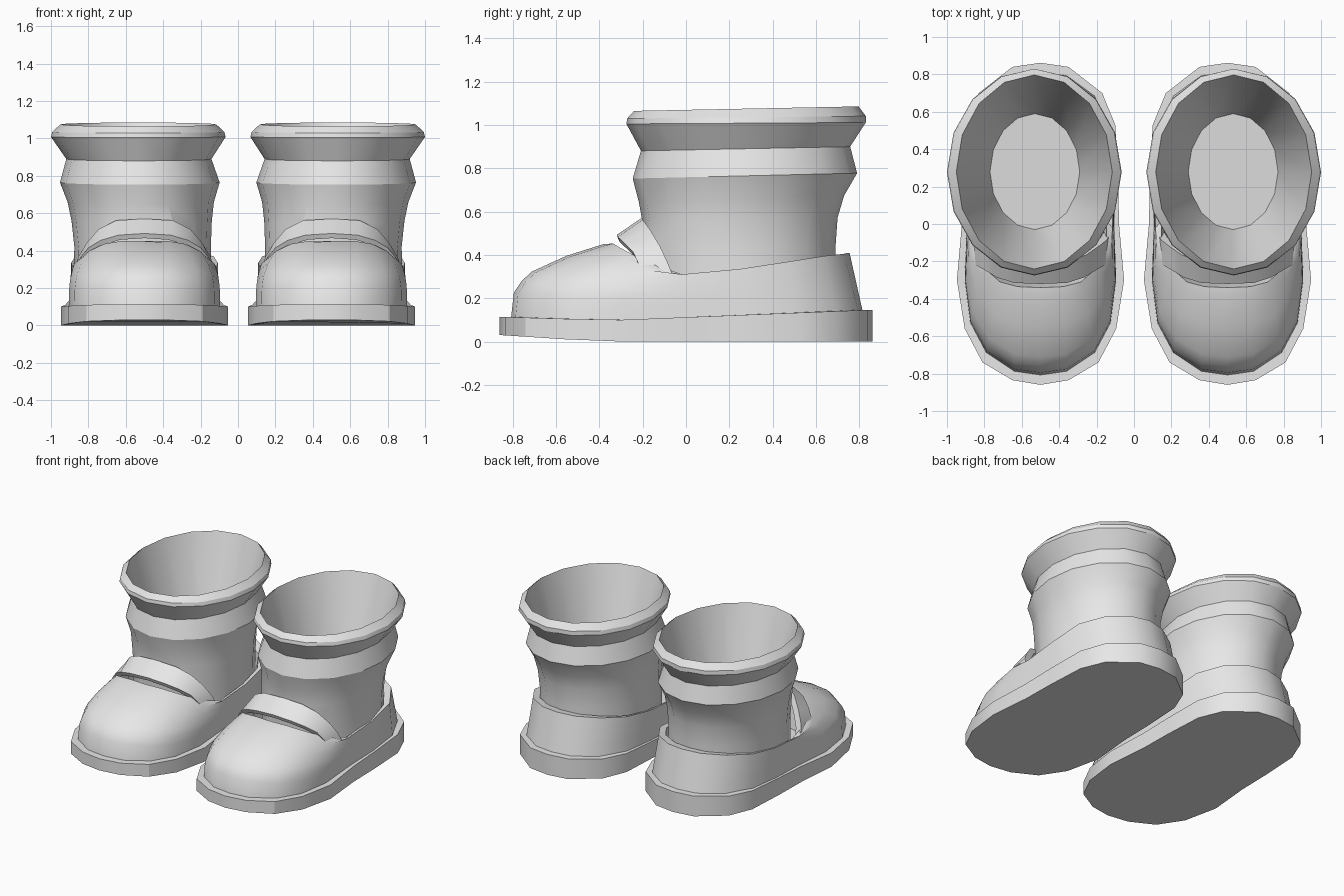
import bpy, bmesh, math

if "Cube" in bpy.data.objects:
    bpy.data.objects.remove(bpy.data.objects["Cube"])

mat = bpy.data.materials.new("plain grey")
mat.diffuse_color = (0.8, 0.8, 0.8, 1)
mat.use_nodes = True
mat.node_tree.nodes["Principled BSDF"].inputs["Base Color"].default_value = mat.diffuse_color

CX = 0.5      # centre line of the right-hand boot


def loft(name, rings, angle=30):
    """Skin a list of closed point rings, then mirror to make the other boot."""
    bm = bmesh.new()
    rows = [[bm.verts.new(p) for p in ring] for ring in rings]
    n = len(rows[0])
    for a, b in zip(rows, rows[1:]):
        for i in range(n):
            j = (i + 1) % n
            bm.faces.new((a[i], a[j], b[j], b[i]))
    bm.faces.new(rows[0][::-1])
    bm.faces.new(rows[-1])
    bmesh.ops.recalc_face_normals(bm, faces=bm.faces)
    mesh = bpy.data.meshes.new(name)
    bm.to_mesh(mesh)
    bm.free()
    mesh.materials.append(mat)
    obj = bpy.data.objects.new(name, mesh)
    bpy.context.collection.objects.link(obj)
    bpy.ops.object.select_all(action='DESELECT')
    obj.select_set(True)
    bpy.context.view_layer.objects.active = obj
    bpy.ops.object.shade_smooth_by_angle(angle=math.radians(angle))
    obj.modifiers.new("pair", 'MIRROR')
    return obj


def both_sides(half):
    """Half outline (w, y, z), toe to heel -> full ring around the boot."""
    right = [(CX + w, y, z) for w, y, z in half]
    left = [(CX - w, y, z) for w, y, z in half[-2:0:-1]]
    return right + left


def sole_top(y):
    return 0.1 + max(0, y + 0.3) * 0.04 + max(0, -0.4 - y) * 0.03


def sole_bottom(y):
    return max(0, -0.4 - y) * 0.065


# Sole: flat slab with a slightly lifted toe and a ledge running under the upper
outline = [(0, -.86), (.15, -.835), (.31, -.74), (.405, -.56), (.447, -.3), (.42, 0),
           (.415, .25), (.4, .53), (.33, .7), (.15, .84), (0, .862)]
loft("sole", [both_sides([(w, y, sole_bottom(y)) for w, y in outline]),
              both_sides([(w, y, sole_top(y)) for w, y in outline]),
              both_sides([(w * .85, y * .9, sole_top(y)) for w, y in outline]),
              both_sides([(w * .8, y * .85, .08) for w, y in outline])])

# Shoe upper: base width, base y, rim width, rim y, rim z from toe to heel
columns = [(0, -.81, 0, -.38, .45), (.14, -.79, .13, -.375, .443),
           (.29, -.69, .23, -.35, .42), (.375, -.53, .315, -.28, .375),
           (.405, -.3, .375, -.18, .33), (.395, -.02, .385, -.02, .31),
           (.4, .25, .392, .25, .335), (.38, .5, .37, .48, .37),
           (.29, .69, .27, .64, .395), (.14, .8, .13, .73, .405), (0, .82, 0, .755, .41)]
rings = []
for inward, up in [(0, 0), (.035, .38), (.12, .53), (.23, .65), (.6, .85), (1, 1)]:
    half = []
    for wb, yb, wr, yr, zr in columns:
        k = inward if yb < 0 else up          # domed toe, straight heel
        zb = sole_top(yb) - .025
        half.append((wb + (wr - wb) * k, yb + (yr - yb) * k, zb + (zr - zb) * up))
    rings.append(both_sides(half))
# rim: flat tongue under the strap at the front, narrow ledge to the shaft elsewhere
rings.append(both_sides([(c[2] * .94, c[3] + .04, c[4] + .002 + .007 * min(i, 3))
                         if i < 5 else
                         (c[2] * .92, .25 + (c[3] - .25) * .87, c[4] - .012)
                         for i, c in enumerate(columns)]))
rings.append(both_sides([(c[2] * .86, .18 + (c[3] - .18) * .84, .2) for c in columns]))
loft("shoe_upper", rings)

# Boot shaft with collar and funnel lining: z, tilt, centre x, half width, front y, back y
shaft = [(.2, .015, .51, .37, -.19, .69), (.42, .015, .51, .365, -.2, .69),
         (.56, .015, .515, .375, -.2, .70), (.66, .015, .52, .391, -.218, .73),
         (.765, .012, .525, .427, -.246, .79), (.89, .01, .53, .388, -.208, .758),
         (1.008, .003, .533, .467, -.275, .83), (1.035, .005, .533, .46, -.272, .83),
         (1.075, .01, .533, .417, -.24, .797), (.36, .055, .53, .24, -.03, .59)]
rings = []
for n, (z, tilt, cx, hw, yf, yb) in enumerate(shaft):
    ring = []
    for i in range(16):
        c, s = math.cos(i * math.tau / 16), math.sin(i * math.tau / 16)
        if n < 3 and s < 0:                   # fuller instep low on the shaft
            c = math.copysign(abs(c) ** .85, c)
        y = (yf + yb) / 2 + (yb - yf) / 2 * s
        ring.append((cx + hw * c, y, z + tilt * (y - .28) / .5))
    rings.append(ring)
loft("boot_shaft", rings, 28)

# Instep strap tucked inside the rim: width, front y, front z, back y, back z
strap = [(0, -.32, .492, -.205, .57), (.14, -.315, .483, -.2, .562),
         (.235, -.285, .455, -.165, .515), (.3, -.245, .415, -.12, .44),
         (.345, -.22, .36, -.085, .365), (.365, -.2, .29, -.05, .28)]
rings = []
for d, (w, yf, zf, yb, zb) in [(-1, s) for s in strap[:0:-1]] + [(1, s) for s in strap]:
    rings.append([(CX + d * w, yf, zf), (CX + d * (w + .01 * (w > 0)), yb, zb),
                  (CX + d * w * .93, yb + .01, zb - .03),
                  (CX + d * w * .93, yf + .01, zf - .025)])
loft("instep_strap", rings, 35)
